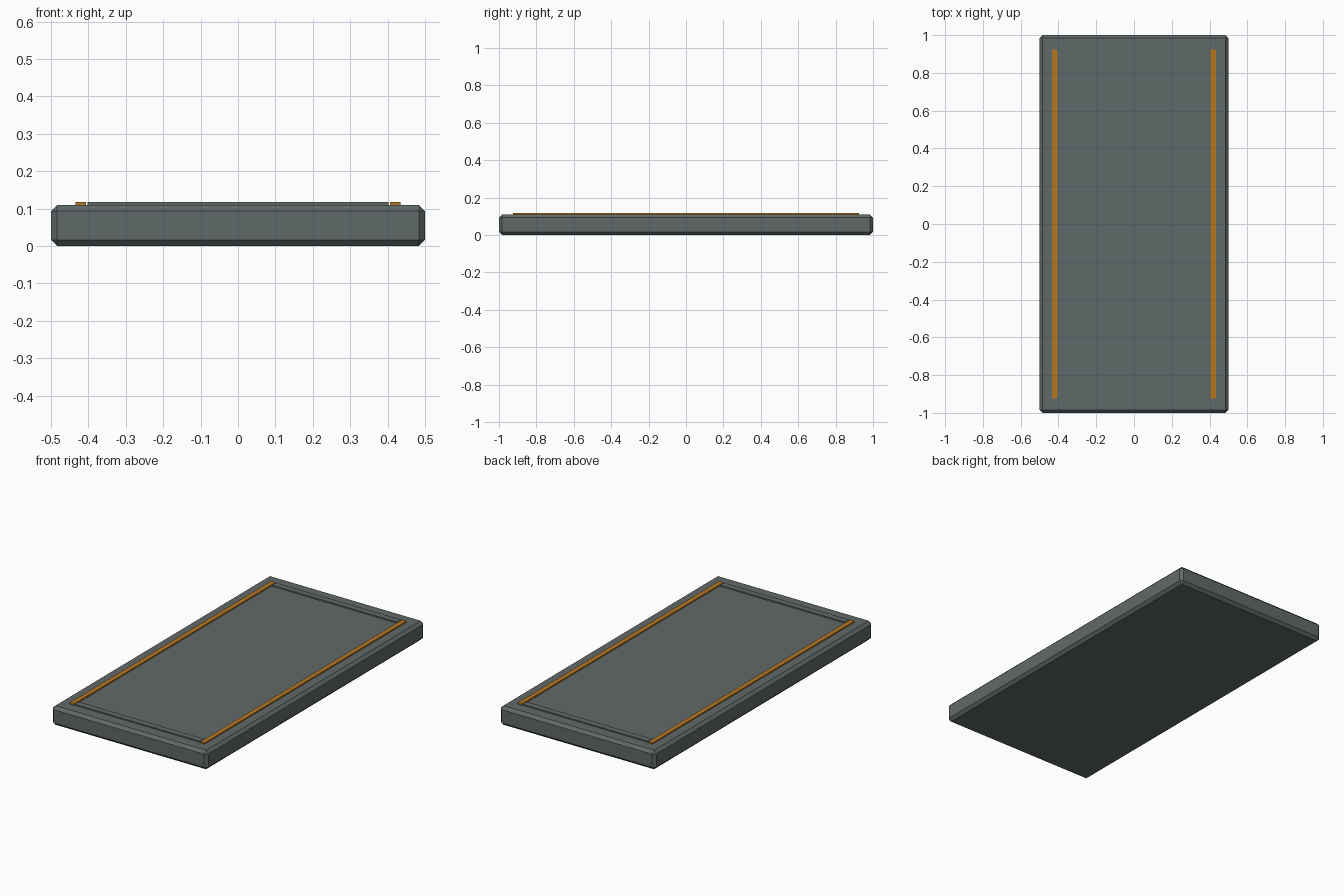
import bpy

if "Cube" in bpy.data.objects:
    bpy.data.objects.remove(bpy.data.objects["Cube"])


def material(name, color):
    m = bpy.data.materials.new(name)
    m.diffuse_color = (*color, 1)
    m.use_nodes = True
    m.node_tree.nodes["Principled BSDF"].inputs["Base Color"].default_value = m.diffuse_color
    return m


grey = material("slate grey", (0.118, 0.143, 0.14))
orange = material("amber orange", (0.46, 0.185, 0.016))


def box(name, x, y, z, mat):
    """Axis-aligned box from (min, max) ranges."""
    r = (x, y, z)
    bpy.ops.mesh.primitive_cube_add(size=1, location=[(a + b) / 2 for a, b in r])
    ob = bpy.context.object
    ob.name = name
    ob.scale = [b - a for a, b in r]
    bpy.ops.object.transform_apply(location=False, rotation=False, scale=True)
    ob.data.materials.append(mat)
    return ob


# Chamfered floor slab
slab = box("floor_slab", (-0.5, 0.5), (-1, 1), (0, 0.11), grey)
bevel = slab.modifiers.new("chamfer", 'BEVEL')
bevel.width = 0.0165
bevel.segments = 1

for side, s in (("left", -1), ("right", 1)):
    # Long coloured edge strips
    box(side + "_edge_strip", sorted((s * 0.406, s * 0.434)), (-0.925, 0.925),
        (0.109, 0.1175), orange)

for end, s in (("front", -1), ("back", 1)):
    # Low ridges across both ends
    box(end + "_end_ridge", (-0.402, 0.402), sorted((s * 0.886, s * 0.922)),
        (0.109, 0.1175), grey)
